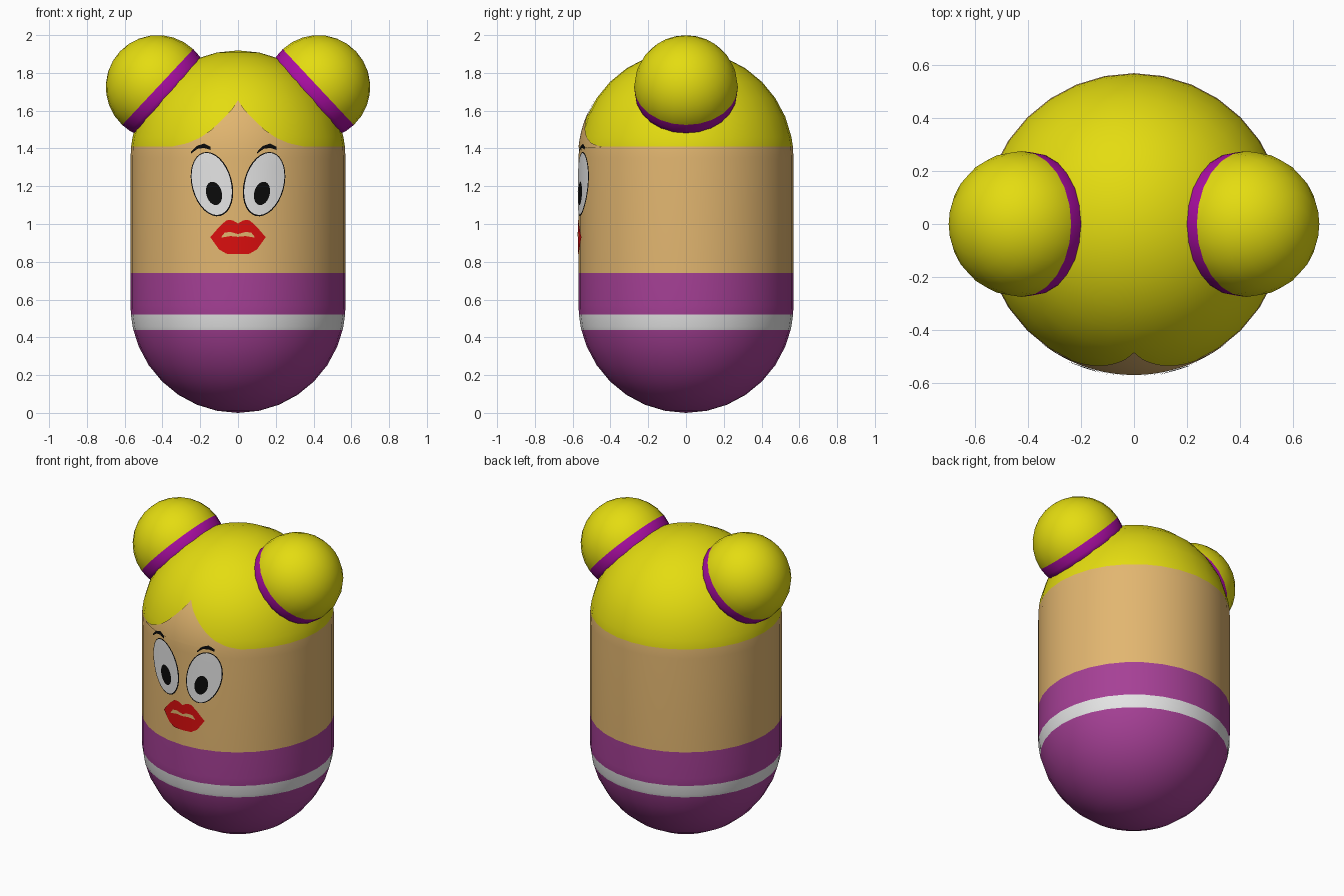
import bpy, bmesh, math
from mathutils import Vector, Matrix

if "Cube" in bpy.data.objects:
    bpy.data.objects.remove(bpy.data.objects["Cube"])

R, Z_LOW, Z_HIGH = 0.569, 0.569, 1.35   # capsule radius and dome centres


def material(name, rgb):
    lin = [(c / 255 / 12.92) if c < 10 else ((c / 255 + 0.055) / 1.055) ** 2.4 for c in rgb]
    m = bpy.data.materials.new(name)
    m.diffuse_color = (*lin, 1)
    m.use_nodes = True
    m.node_tree.nodes["Principled BSDF"].inputs["Base Color"].default_value = m.diffuse_color
    return m


YELLOW = material("hair yellow", (228, 220, 16))
SKIN = material("skin tan", (226, 182, 112))
PURPLE = material("dress purple", (166, 64, 150))
WHITE = material("white", (228, 228, 228))
MAGENTA = material("band magenta", (172, 14, 164))
RED = material("lip red", (218, 14, 14))
BLACK = material("black", (10, 10, 10))


def finish(name, bm, mats):
    me = bpy.data.meshes.new(name)
    for f in bm.faces:
        f.smooth = True
    bm.to_mesh(me)
    bm.free()
    for m in mats:
        me.materials.append(m)
    ob = bpy.data.objects.new(name, me)
    bpy.context.collection.objects.link(ob)
    return ob


def lathe(name, profile, segs, mats, rule):
    """Turn (radius, z) points about z; rule(z) picks the material of a face."""
    bm = bmesh.new()
    rings = [[bm.verts.new((r * math.cos(i * math.tau / segs), r * math.sin(i * math.tau / segs), z))
              for i in range(segs)] for r, z in profile]
    for a, b in zip(rings, rings[1:]):
        for i in range(segs):
            j = (i + 1) % segs
            bm.faces.new((a[i], a[j], b[j], b[i]))
    bmesh.ops.remove_doubles(bm, verts=bm.verts, dist=1e-5)
    bmesh.ops.recalc_face_normals(bm, faces=bm.faces)
    for f in bm.faces:
        f.material_index = rule(f.calc_center_median().z)
    return finish(name, bm, mats)


def on_body(x, z, off):
    """Point on the front of the capsule, lifted by off."""
    r = R + off
    dz = max(z - Z_HIGH, 0)
    return (x, -math.sqrt(r * r - dz * dz - x * x), z)


def grid_faces(bm, rows, closed=False):
    for a, b in zip(rows, rows[1:]):
        n = len(a)
        for i in range(n if closed else n - 1):
            j = (i + 1) % n
            bm.faces.new((a[i], a[j], b[j], b[i]))
    bmesh.ops.remove_doubles(bm, verts=bm.verts, dist=1e-6)


def interp(pts, x):
    for (x0, z0), (x1, z1) in zip(pts, pts[1:]):
        if x <= x1:
            return z0 + (z1 - z0) * (x - x0) / (x1 - x0)
    return pts[-1][1]


def strip(name, low, high, mat, off, cols=28, rows=3):
    """Thin plate between a lower and an upper (x, z) line."""
    bm = bmesh.new()
    x0, x1 = low[0][0], low[-1][0]
    xs = [x0 + (x1 - x0) * i / cols for i in range(cols + 1)]
    grid = []
    for k in range(rows + 1):
        t = k / rows
        grid.append([bm.verts.new(on_body(x, interp(low, x) * (1 - t) + interp(high, x) * t, off))
                     for x in xs])
    grid_faces(bm, grid)
    return finish(name, bm, [mat])


def oval(name, cx, cz, half_w, half_h, tilt, mat, off, segs=32, rings=6):
    """Thin tilted ellipse plate."""
    bm = bmesh.new()
    c, s = math.cos(tilt), math.sin(tilt)
    grid = []
    for k in range(rings, -1, -1):
        ring = []
        for i in range(segs):
            a = i * math.tau / segs
            u, v = half_w * math.cos(a) * k / rings, half_h * math.sin(a) * k / rings
            ring.append(bm.verts.new(on_body(cx + u * c + v * s, cz - u * s + v * c, off)))
        grid.append(ring)
    grid_faces(bm, grid, closed=True)
    return finish(name, bm, [mat])


def both_sides(pts):
    """Mirror a half line that starts at x = 0."""
    return [(-x, z) for x, z in reversed(pts) if x > 0] + pts


# Body capsule: dress, white stripe, skin and hair split by height
heights = [0.44, 0.52, 0.74, 1.41]
quarter = [i * math.pi / 2 / 8 for i in range(9)]
profile = [(R * math.sin(a), Z_LOW - R * math.cos(a)) for a in quarter]
profile += [(R * math.cos(a), Z_HIGH + R * math.sin(a)) for a in quarter]
for h in heights:
    d = max(Z_LOW - h, h - Z_HIGH, 0)
    profile.append((math.sqrt(R * R - d * d), h))
profile.sort(key=lambda p: p[1])
lathe("body", profile, 32, [PURPLE, WHITE, SKIN, YELLOW],
      lambda z: [0, 1, 0, 2, 3][sum(z > h for h in heights)])

# Forehead showing under the parted fringe
fringe = both_sides([(0, 1.656), (0.03, 1.61), (0.08, 1.555), (0.14, 1.50),
                     (0.20, 1.457), (0.27, 1.427), (0.35, 1.41)])
strip("forehead", [(-0.35, 1.405), (0.35, 1.405)], fringe, SKIN, 0.003, 40, 10)

# Hair buns, each with a band where it meets the head
BR = 0.275
for side, label in ((-1, "left"), (1, "right")):
    steps = [-0.09, -0.05, 0.0] + [BR * math.sin(i * math.pi / 14) for i in range(1, 8)]
    prof = [(0, -0.09)] + [(math.sqrt(max(BR * BR - t * t, 0)), t) for t in steps]
    bun = lathe(label + "_hair_bun", prof, 24, [MAGENTA, YELLOW], lambda t: int(t > 0))
    axis = Vector((side * 0.73, 0, 0.684))
    turn = Vector((0, 0, 1)).rotation_difference(axis).to_matrix().to_4x4()
    bun.data.transform(Matrix.Translation((side * 0.425, 0, 1.725)) @ turn)

    # Eyes: dark rim, white and pupil
    tilt = side * math.radians(15)
    oval(label + "_eye_rim", side * 0.138, 1.211, 0.107, 0.174, tilt, BLACK, 0.003)
    oval(label + "_eye_white", side * 0.139, 1.212, 0.101, 0.168, tilt, WHITE, 0.005)
    oval(label + "_pupil", side * 0.127, 1.162, 0.041, 0.063, tilt, BLACK, 0.007)

    # Eyebrow
    bx = -0.25 if side < 0 else 0.10
    strip(label + "_eyebrow",
          [(bx, 1.372), (bx + 0.035, 1.398), (bx + 0.07, 1.403), (bx + 0.105, 1.392)],
          [(bx, 1.38), (bx + 0.03, 1.413), (bx + 0.07, 1.426), (bx + 0.105, 1.408)],
          BLACK, 0.007, 12, 2)

# Lips and the gap between them
strip("lips",
      both_sides([(0, 0.84), (0.06, 0.842), (0.10, 0.865), (0.145, 0.928)]),
      both_sides([(0, 1.003), (0.03, 1.02), (0.06, 1.02), (0.095, 0.99), (0.145, 0.932)]),
      RED, 0.004, 32, 5)
strip("mouth_gap",
      both_sides([(0, 0.932), (0.04, 0.936), (0.088, 0.928)]),
      both_sides([(0, 0.947), (0.04, 0.958), (0.07, 0.955), (0.088, 0.932)]),
      SKIN, 0.006, 20, 1)
